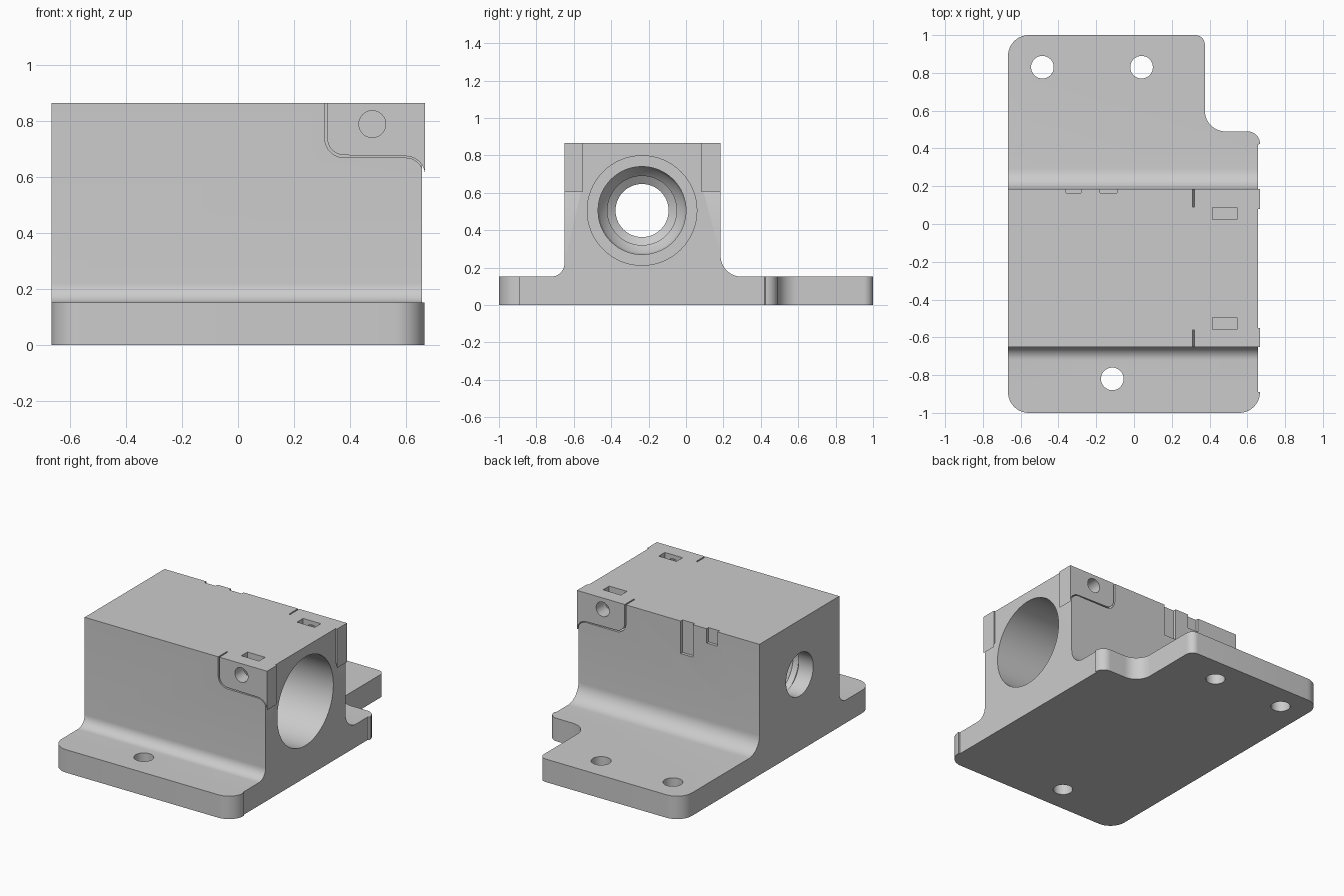
import bpy, bmesh, math
from mathutils import Vector

if "Cube" in bpy.data.objects:
    bpy.data.objects.remove(bpy.data.objects["Cube"])


def arc(cx, cy, r, a0, a1, n=10):
    return [(cx + r * math.cos(math.radians(a0 + (a1 - a0) * i / n)),
             cy + r * math.sin(math.radians(a0 + (a1 - a0) * i / n))) for i in range(n + 1)]


def finish(bm, name):
    bmesh.ops.recalc_face_normals(bm, faces=bm.faces)
    me = bpy.data.meshes.new(name)
    bm.to_mesh(me)
    bm.free()
    ob = bpy.data.objects.new(name, me)
    bpy.context.collection.objects.link(ob)
    return ob


def prism(name, pts, lo, hi, axis):
    """Extrude a 2D outline from lo to hi along the given axis."""
    place = {'X': lambda p, t: (t, p[0], p[1]),
             'Y': lambda p, t: (p[0], t, p[1]),
             'Z': lambda p, t: (p[0], p[1], t)}[axis]
    bm = bmesh.new()
    face = bm.faces.new([bm.verts.new(place(p, lo)) for p in pts])
    ext = bmesh.ops.extrude_face_region(bm, geom=[face])
    shift = Vector(place((0, 0), hi - lo))
    bmesh.ops.translate(bm, vec=shift, verts=[v for v in ext['geom'] if isinstance(v, bmesh.types.BMVert)])
    return finish(bm, name)


def rect(x0, x1, y0, y1):
    return [(x0, y0), (x1, y0), (x1, y1), (x0, y1)]


def circle(cx, cy, r, n=32):
    return arc(cx, cy, r, 0, 360, n)[:-1]


def combine(target, tool, op='DIFFERENCE'):
    tool.hide_render = True
    mod = target.modifiers.new(op, 'BOOLEAN')
    mod.operation, mod.object, mod.solver = op, tool, 'EXACT'
    bpy.context.view_layer.objects.active = target
    bpy.ops.object.modifier_apply(modifier=mod.name)
    bpy.data.objects.remove(tool)


# Base plate with a stepped corner and slightly recessed right edge
outline = (arc(-.557, -.89, .11, 180, 270) + arc(.557, -.89, .11, 270, 360)
           + [(.657, -.89), (.657, .42)] + arc(.602, .425, .065, 0, 90)
           + arc(.485, .60, .11, 270, 180) + arc(.325, .95, .05, 0, 90)
           + arc(-.557, .89, .11, 90, 180))
housing = prism('bearing_housing', outline, 0, .152, 'Z')

# Upright block with fillets running into the plate
section = ([(-.72, .05)] + arc(-.72, .222, .07, -90, 0) + [(-.65, .865), (.185, .865)]
           + arc(.295, .262, .11, 180, 270) + [(.295, .05)])
combine(housing, prism('body', section, -.667, .657, 'X'), 'UNION')

# Stepped bore: lathe profile (x, radius) turned about the x axis
bore = [(.75, 0), (.75, .293), (-.22, .293), (-.22, .235), (-.42, .235), (-.45, .225),
        (-.49, .185), (-.53, .185), (-.56, .142), (-.75, .142), (-.75, 0)]
bm = bmesh.new()
vs = [bm.verts.new((x, -.235, .505 + r)) for x, r in bore]
es = [bm.edges.new(p) for p in zip(vs, vs[1:])]
bmesh.ops.spin(bm, geom=vs + es, cent=(0, -.235, .505), axis=(1, 0, 0),
               angle=2 * math.pi, steps=64)
bmesh.ops.remove_doubles(bm, verts=bm.verts, dist=1e-4)
combine(housing, finish(bm, 'bore'))

# Mounting holes
for x, y in ((-.485, .83), (.04, .83), (-.115, -.82)):
    combine(housing, prism('mount_hole', circle(x, y, .06), -.1, .3, 'Z'))


def corner_outline(gap, right, top):
    return ([(.31 + gap, top)] + arc(.38, .74, .07 - gap, 180, 270)
            + arc(.60, .607, .063 + gap * .6, 90, 0) + [(right, .607), (right, top)])


# Upper corner lugs: slit outline, screw hole and nut slot on both sides
for outer, inner, sign in ((.185, .09, 1), (-.65, -.56, -1)):
    lo, hi = sorted((outer + .05 * sign, inner))
    combine(housing, prism('corner_notch', corner_outline(0, .75, .95), lo, hi, 'Y'))
    lo, hi = sorted((outer, inner - .01 * sign))
    lug = [(min(x, .668), z) for x, z in corner_outline(.009, .668, .865)]
    lug = [p for i, p in enumerate(lug) if i == 0 or (Vector(p) - Vector(lug[i - 1])).length > 1e-4]
    combine(housing, prism('corner_lug', lug, lo, hi, 'Y'), 'UNION')
    lo, hi = sorted((inner - .002 * sign, inner - .066 * sign))
    combine(housing, prism('nut_slot', rect(.415, .545, lo, hi), .72, .95, 'Z'))
    lo, hi = sorted((outer + .05 * sign, inner - .03 * sign))
    combine(housing, prism('screw_hole', circle(.48, .79, .048), lo, hi, 'Y'))

# Shallow grooves at the top of the rear wall
for x0, x1, z in ((-.36, -.28, .77), (-.18, -.09, .65)):
    combine(housing, prism('rear_groove', rect(x0, x1, z, .95), .165, .25, 'Y'))

# Smooth curves, crisp edges
bpy.ops.object.select_all(action='DESELECT')
housing.select_set(True)
bpy.context.view_layer.objects.active = housing
bpy.ops.object.shade_smooth_by_angle(angle=math.radians(30))
